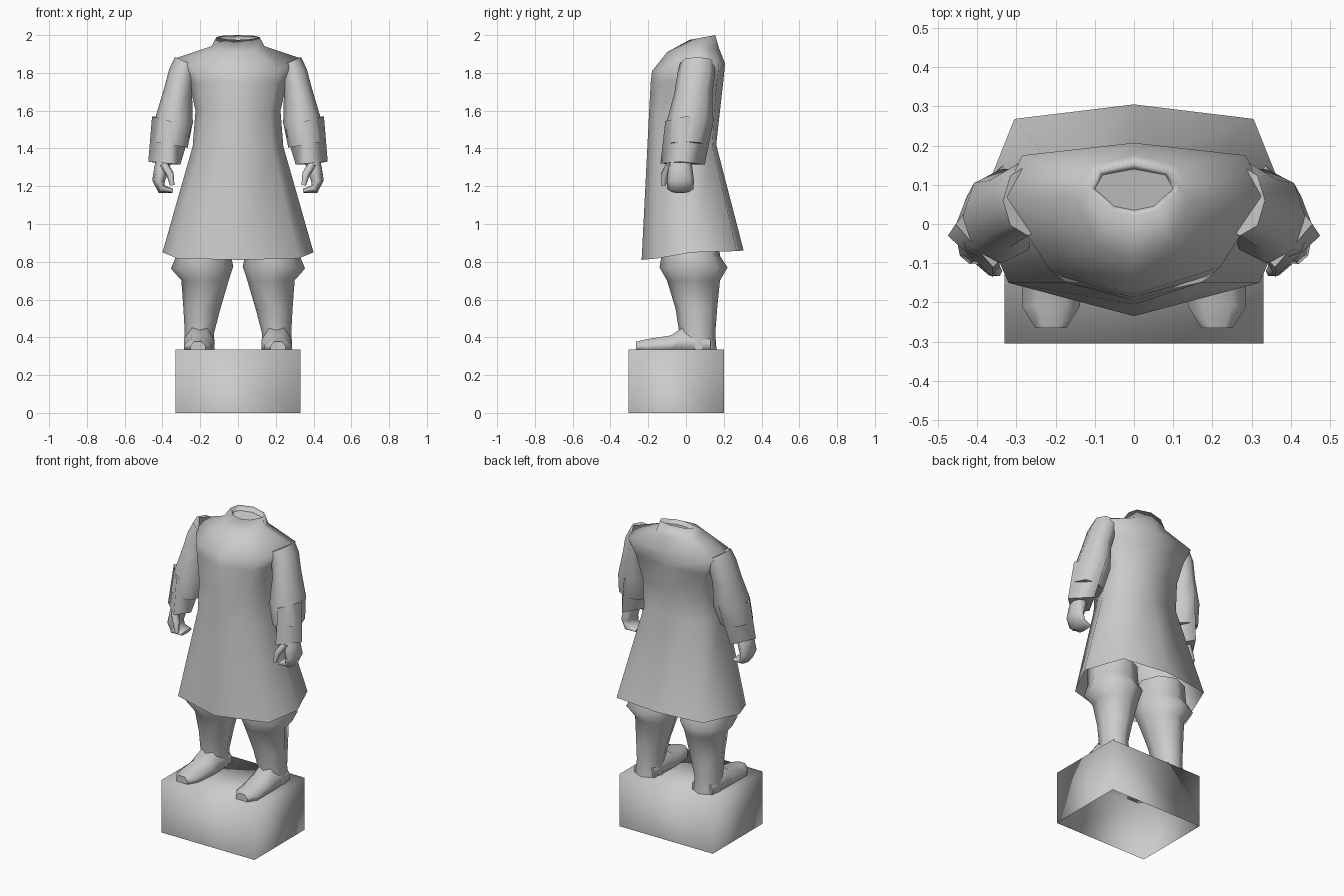
import bpy
import bmesh
from math import cos, sin, tau
from mathutils import Vector

cube = bpy.data.objects.get("Cube")
if cube:
    bpy.data.objects.remove(cube)

stone = bpy.data.materials.new("grey_stone")
stone.use_nodes = True
GREY = (0.6, 0.6, 0.6, 1)
stone.diffuse_color = GREY
stone.node_tree.nodes["Principled BSDF"].inputs["Base Color"].default_value = GREY


def finish(name, bm):
    bmesh.ops.recalc_face_normals(bm, faces=bm.faces)
    mesh = bpy.data.meshes.new(name)
    bm.to_mesh(mesh)
    bm.free()
    mesh.materials.append(stone)
    obj = bpy.data.objects.new(name, mesh)
    bpy.context.collection.objects.link(obj)
    return obj


def loft(name, rings, cap_start=True, cap_end=True):
    """Skin a list of point rings; walls are smooth, end caps flat."""
    bm = bmesh.new()
    loops = [[bm.verts.new(p) for p in ring] for ring in rings]
    n = len(loops[0])
    for a, b in zip(loops, loops[1:]):
        for i in range(n):
            j = (i + 1) % n
            bm.faces.new((a[i], a[j], b[j], b[i])).smooth = True
    if cap_start:
        bm.faces.new(loops[0])
    if cap_end:
        bm.faces.new(loops[-1])
    return finish(name, bm)


def pair(name, rings, **caps):
    """The same part on both sides of the body."""
    loft("left_" + name, rings, **caps)
    loft("right_" + name, [[(-x, y, z) for x, y, z in r] for r in rings], **caps)


def limb(rows, sides=8):
    """Rings around a path of (x, y, z, thickness, depth), square to it in xz."""
    rings = []
    for k, (x, y, z, rx, ry) in enumerate(rows):
        a, b = rows[max(k - 1, 0)], rows[min(k + 1, len(rows) - 1)]
        t = Vector((b[0] - a[0], 0, b[2] - a[2])).normalized()
        n = Vector((-t.z, 0, t.x))
        rings.append([Vector((x, y, z)) + n * rx * cos(tau * i / sides)
                      + Vector((0, ry * sin(tau * i / sides), 0)) for i in range(sides)])
    return rings


def coat_ring(zf, zb, lift, yf, front, side, back, yb):
    """Symmetric eight-point ring whose height runs from front to back."""
    half = [(0, yf), front, side, back, (0, yb)]
    pts = [(x, y, zf + (zb - zf) * (y - yf) / (yb - yf) + (lift if i == 2 else 0))
           for i, (x, y) in enumerate(half)]
    return pts + [(-x, y, z) for x, y, z in pts[3:0:-1]]


# Open box plinth
bm = bmesh.new()
bmesh.ops.create_cube(bm, size=1)
bmesh.ops.scale(bm, vec=(0.66, 0.505, 0.335), verts=bm.verts)
bmesh.ops.translate(bm, vec=(0, -0.052, 0.1675), verts=bm.verts)
bm.faces.ensure_lookup_table()
under = [f for f in bm.faces if f.calc_center_median().z < 0.01]
bmesh.ops.delete(bm, geom=under, context="FACES_ONLY")
for f in bm.faces:
    f.smooth = True
finish("plinth", bm)

# Long coat with flared skirt, shoulders and hollow collar
loft("coat", [
    coat_ring(0.81, 0.86, 0.015, -0.235, (0.32, -0.15), (0.4, 0.03), (0.305, 0.268), 0.305),
    coat_ring(1.4, 1.42, 0, -0.205, (0.18, -0.15), (0.24, 0), (0.2, 0.14), 0.16),
    coat_ring(1.6, 1.6, 0, -0.195, (0.17, -0.15), (0.225, 0.02), (0.2, 0.15), 0.18),
    coat_ring(1.75, 1.75, 0, -0.187, (0.2, -0.13), (0.26, 0.03), (0.24, 0.165), 0.197),
    coat_ring(1.81, 1.85, 0.04, -0.18, (0.22, -0.11), (0.335, 0.07), (0.285, 0.175), 0.207),
    coat_ring(1.91, 1.93, 0.02, -0.1, (0.1, -0.05), (0.14, 0.06), (0.11, 0.15), 0.175),
    coat_ring(1.975, 2, 0, 0.02, (0.06, 0.035), (0.115, 0.09), (0.09, 0.135), 0.155),
    coat_ring(1.95, 1.97, 0, 0.035, (0.05, 0.045), (0.1, 0.09), (0.08, 0.125), 0.14),
], cap_start=False)

# Sleeves
pair("sleeve", limb([
    (0.27, 0.06, 1.855, 0.07, 0.09),
    (0.295, 0.055, 1.8, 0.072, 0.1),
    (0.318, 0.04, 1.7, 0.076, 0.1),
    (0.338, 0.02, 1.55, 0.1, 0.12),
    (0.36, 0, 1.42, 0.095, 0.1),
]))

# Turned square cuffs
pair("cuff", [
    [(0.455, 0, 1.57), (0.36, -0.11, 1.545), (0.25, -0.01, 1.5), (0.335, 0.15, 1.565)],
    [(0.475, -0.03, 1.33), (0.36, -0.135, 1.32), (0.305, -0.04, 1.315), (0.385, 0.1, 1.315)],
])

# Curled hands and thumbs
pair("hand", limb([
    (0.39, -0.03, 1.35, 0.04, 0.055),
    (0.405, -0.03, 1.29, 0.04, 0.065),
    (0.42, -0.03, 1.23, 0.034, 0.072),
    (0.405, -0.03, 1.185, 0.025, 0.07),
    (0.345, -0.03, 1.175, 0.012, 0.055),
]))
pair("thumb", limb([
    (0.395, -0.08, 1.32, 0.022, 0.025),
    (0.36, -0.11, 1.265, 0.02, 0.025),
    (0.348, -0.12, 1.205, 0.012, 0.015),
], sides=6))

# Breeches gathered over boot shafts
pair("leg", limb([
    (0.18, 0.02, 0.95, 0.14, 0.15),
    (0.18, 0.025, 0.83, 0.145, 0.155),
    (0.19, 0.04, 0.77, 0.165, 0.18),
    (0.175, 0.04, 0.7, 0.125, 0.14),
    (0.193, 0.055, 0.55, 0.097, 0.11),
    (0.205, 0.06, 0.42, 0.077, 0.095),
    (0.205, 0.065, 0.332, 0.082, 0.097),
]))

# Feet: x, y, half width and top height of each section
SOLE = 0.332
feet = []
for x, y, w, top in [(0.205, 0.13, 0.07, 0.42), (0.205, -0.02, 0.08, 0.45),
                     (0.205, -0.08, 0.08, 0.41), (0.212, -0.21, 0.074, 0.39),
                     (0.212, -0.265, 0.04, 0.377)]:
    mid = (SOLE + top) / 2
    feet.append([(x - w, y, SOLE), (x - w, y, mid), (x - w / 2, y, top),
                 (x + w / 2, y, top), (x + w, y, mid), (x + w, y, SOLE)])
pair("foot", feet)
